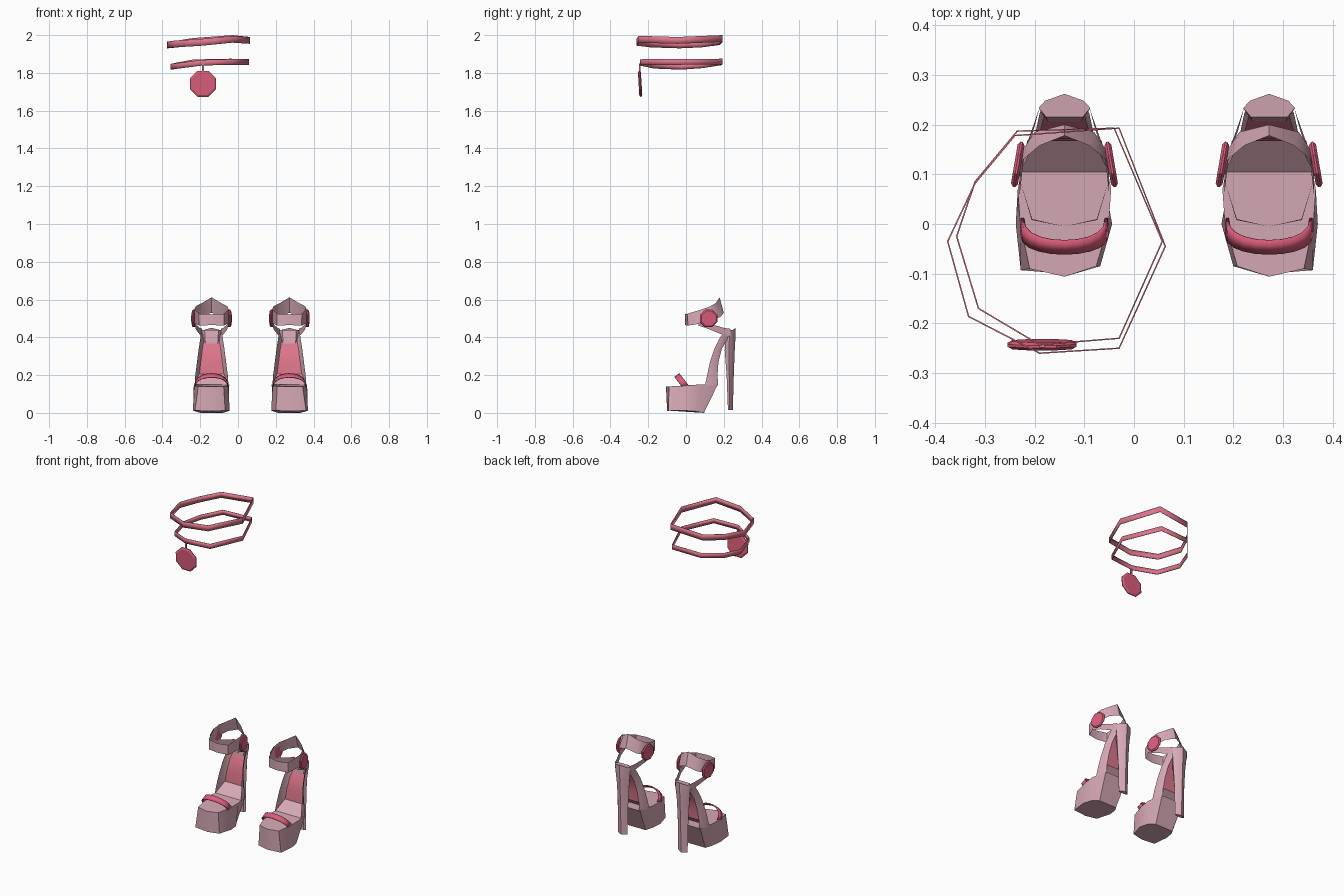
import bpy, bmesh, math
from mathutils import Matrix, Vector

cube = bpy.data.objects.get("Cube")
if cube:
    bpy.data.objects.remove(cube, do_unlink=True)


def material(name, rgb):
    m = bpy.data.materials.new(name)
    m.use_nodes = True
    col = [c ** 2.2 for c in rgb] + [1]
    m.diffuse_color = col
    m.node_tree.nodes["Principled BSDF"].inputs["Base Color"].default_value = col
    return m


PALE = material("pale pink", (0.84, 0.66, 0.71))
ROSE = material("rose", (0.86, 0.46, 0.54))
HOT = material("deep pink", (0.86, 0.37, 0.48))


def finish(name, bm, mat, angle=40, thick=0):
    bmesh.ops.recalc_face_normals(bm, faces=bm.faces)
    mesh = bpy.data.meshes.new(name)
    bm.to_mesh(mesh)
    bm.free()
    mesh.materials.append(mat)
    ob = bpy.data.objects.new(name, mesh)
    bpy.context.collection.objects.link(ob)
    if thick:
        mod = ob.modifiers.new("thickness", "SOLIDIFY")
        mod.thickness, mod.offset = thick, 0
    bpy.ops.object.select_all(action='DESELECT')
    ob.select_set(True)
    bpy.context.view_layer.objects.active = ob
    bpy.ops.object.shade_smooth_by_angle(angle=math.radians(angle))
    return ob


def loft(name, rows, mat, closed=True, caps=False, angle=40, thick=0):
    """Skin a list of point rows; closed joins each row end to start."""
    bm = bmesh.new()
    grid = [[bm.verts.new(p) for p in row] for row in rows]
    n = len(grid[0])
    for a, b in zip(grid, grid[1:]):
        for i in range(n if closed else n - 1):
            j = (i + 1) % n
            bm.faces.new((a[i], a[j], b[j], b[i]))
    if caps:
        bm.faces.new(grid[0])
        bm.faces.new(grid[-1])
    return finish(name, bm, mat, angle, thick)


def disc(name, centre, axis, radius, depth, mat):
    """Eight-sided medallion with chamfered rims."""
    rows = []
    turn = Vector(axis).to_track_quat('Z', 'Y').to_matrix().to_4x4()
    place = Matrix.Translation(centre) @ turn
    for r, h in ((0.86, -0.5), (1, -0.15), (1, 0.15), (0.86, 0.5)):
        rows.append([place @ Vector((radius * r * math.cos(a), radius * r * math.sin(a), depth * h))
                     for a in [math.pi * (k + 0.5) / 4 for k in range(8)]])
    loft(name, rows, mat, caps=True, angle=20)


def mirrored(half):
    """Complete a half loop whose first and last points lie on the centre."""
    return half + [(-p[0],) + tuple(p[1:]) for p in half[-2:0:-1]]


def build_shoe(side, cx, s):
    def put(rows):
        return [[(cx + s * x, y, z) for x, y, z in row] for row in rows]

    # platform, wider at the outer front corner
    bottom = [(0, -.1, .01), (.088, -.093, .012), (.098, 0, .012), (.085, .06, .008),
              (.06, .095, 0), (-.06, .095, 0), (-.085, .06, .008), (-.096, 0, .012),
              (-.072, -.085, .012)]
    top = [(0, -.106, .14), (.07, -.09, .14), (.089, 0, .145), (.094, .07, .15),
           (.075, .168, .15), (-.075, .168, .15), (-.094, .07, .15), (-.089, 0, .145),
           (-.064, -.085, .14)]
    loft(side + "_platform", put([bottom, top]), PALE, caps=True)

    # shank side walls: z, front y, rear y, half width
    wall = [(.145, .1, .17, .09), (.2, .112, .167, .086), (.27, .127, .172, .077),
            (.34, .15, .19, .068), (.39, .175, .22, .06), (.42, .195, .25, .056)]
    for k, name in ((1, "outer"), (-1, "inner")):
        rows = [[(k * w, f, z), (k * (w - .006), (f + r) / 2, z), (k * (w - .02), r, z)]
                for z, f, r, w in wall]
        loft(f"{side}_{name}_shank_wall", put(rows), PALE, closed=False)

    # arch lining behind the foot
    lining = [[(-w + .02, r, z), (w - .02, r, z)] for z, f, r, w in wall[1:-1]]
    loft(side + "_arch_lining", put(lining), ROSE, closed=False)
    ramp = [[(-.088, .105, .15), (.088, .105, .15)], [(-.066, .166, .205), (.066, .166, .205)]]
    loft(side + "_arch_ramp", put(ramp), PALE, closed=False)

    # heel column: z, front y, rear y, half width
    heel = []
    for z, f, r, w in ((.015, .222, .248, .032), (.2, .215, .253, .036), (.33, .205, .258, .042),
                       (.4, .208, .262, .05), (.44, .215, .262, .052)):
        heel.append(mirrored([(0, r, z + (.01 if z > .42 else 0)), (w * .75, r - .014, z),
                              (w, (f + r) / 2 - .005, z), (w * .7, f, z), (0, f, z)]))
    loft(side + "_heel", put(heel), PALE, caps=True)

    # ankle strap, rising to a peak at the back
    low = [(0, -.005, .465), (.065, .01, .462), (.09, .09, .475), (.09, .14, .49),
           (.06, .185, .51), (0, .2, .53)]
    high = [(0, -.005, .522), (.066, .008, .525), (.09, .09, .55), (.083, .13, .565),
            (.05, .158, .582), (0, .178, .612)]
    loft(side + "_ankle_strap", put([mirrored(low), mirrored(high)]), PALE)

    for k, name in ((1, "outer"), (-1, "inner")):
        # strap joining heel and ankle
        tie = [[(k * .05, .235, .405), (k * .05, .235, .445)],
               [(k * .062, .19, .415), (k * .062, .2, .45)],
               [(k * .082, .13, .44), (k * .08, .15, .465)],
               [(k * .09, .06, .465), (k * .09, .12, .49)]]
        loft(f"{side}_{name}_tie_strap", put(tie), PALE, closed=False)
        # medallion
        disc(f"{side}_{name}_medallion", (cx + s * k * .094, .12, .5),
             (s * k, .17, 0), .05, .014, HOT)

    # toe strap arching over the platform
    front, back = [], []
    for i in range(11):
        a = math.pi * i / 10
        x, h = .086 * math.cos(a), math.sin(a) ** .8
        front.append((x, -.022 - .038 * h, .14 + .048 * h))
        back.append((x * .98, .012 - .046 * h, .148 + .06 * h))
    loft(side + "_toe_strap", put([front, back]), HOT, closed=False, thick=.006)


build_shoe("right", -.14, -1)
build_shoe("left", .272, 1)

# floating bands: x, y, centre z
upper = [(-.03, .193, 1.982), (.063, -.045, 1.972), (-.03, -.25, 1.978), (-.19, -.26, 1.962),
         (-.333, -.186, 1.953), (-.375, -.035, 1.948), (-.32, .082, 1.953), (-.24, .178, 1.966)]
lower = [(-.04, .193, 1.86), (.057, -.035, 1.858), (-.03, -.23, 1.858), (-.19, -.243, 1.854),
         (-.313, -.17, 1.838), (-.357, -.025, 1.832), (-.32, .085, 1.84), (-.235, .187, 1.856)]
for name, pts, half in (("upper_band", upper, .018), ("lower_band", lower, .015)):
    rows = [[(x, y, z + d) for x, y, z in pts] for d in (-half, half)]
    loft(name, rows, ROSE, angle=20, thick=.003)

# hanging pendant and its link
disc("pendant", (-.185, -.243, 1.742), (0, -1, -.06), .075, .016, HOT)
link = [[(-.185 + dx, -.245 + dy, z) for dx, dy in ((-.005, -.004), (.005, -.004), (.005, .004), (-.005, .004))]
        for z in (1.805, 1.85)]
loft("pendant_link", link, ROSE, caps=True)
